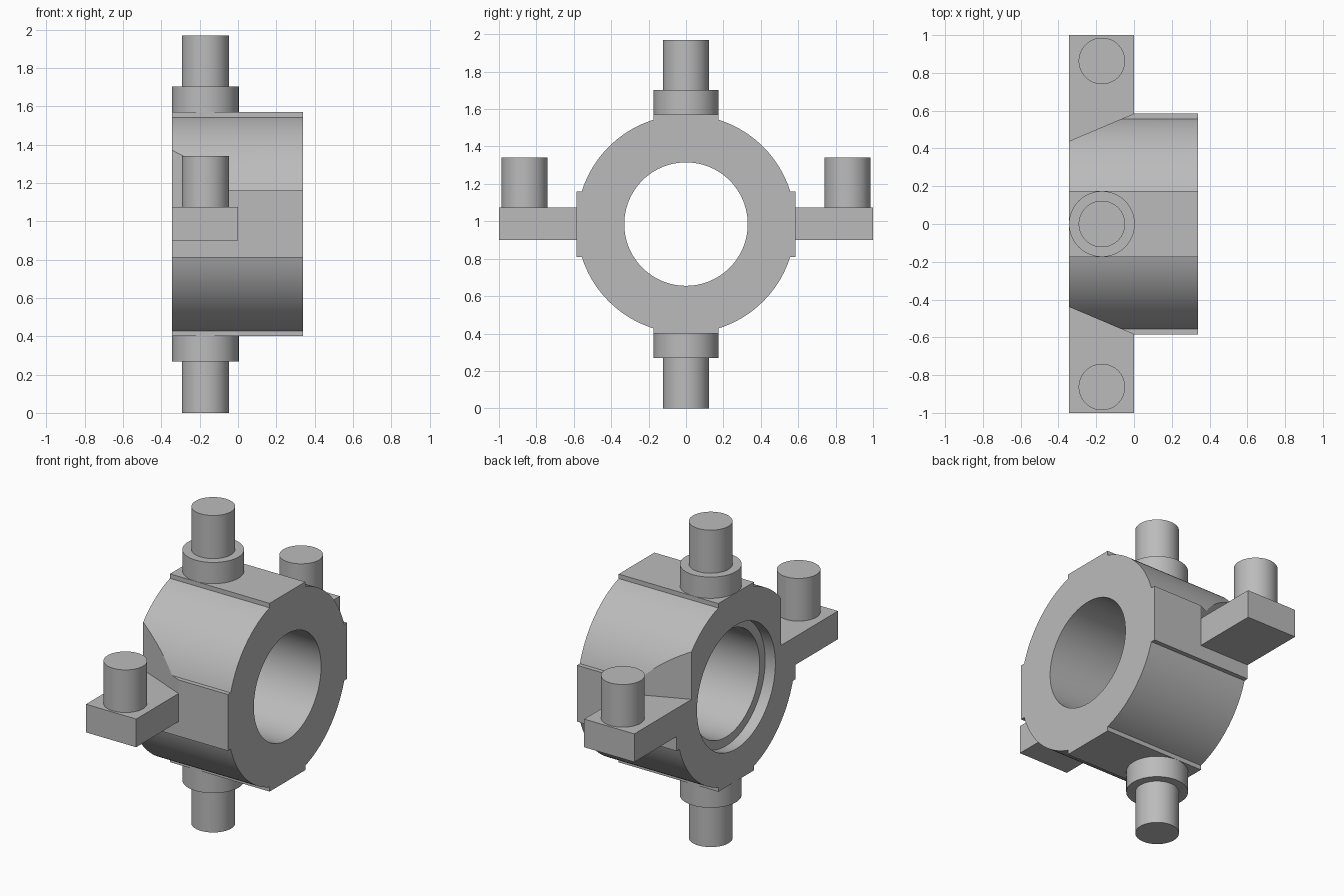
import bpy, bmesh, math
from mathutils import Matrix, Vector

cube = bpy.data.objects.get("Cube")
if cube:
    bpy.data.objects.remove(cube, do_unlink=True)

# Main dimensions
CZ = 0.985                    # height of the bore axis
X0, X1 = -0.345, 0.34         # ring faces
PX = -0.17                    # pin plane
RING_R, PAD, PAD_W = 0.584, 0.585, 0.175
BORE_R, SEAT_R, SEAT_DEPTH = 0.33, 0.385, 0.07
LUG_LOW, LUG_TOP = 0.90, 1.075

grey = bpy.data.materials.new("machined_grey")
grey.use_nodes = True
colour = (0.5, 0.5, 0.5, 1)
grey.diffuse_color = colour
grey.node_tree.nodes["Principled BSDF"].inputs["Base Color"].default_value = colour


def prism(name, points, direction):
    """Extrude a closed outline along a direction."""
    bm = bmesh.new()
    face = bm.faces.new([bm.verts.new(p) for p in points])
    new = bmesh.ops.extrude_face_region(bm, geom=[face])["geom"]
    bmesh.ops.translate(bm, vec=Vector(direction),
                        verts=[v for v in new if isinstance(v, bmesh.types.BMVert)])
    if face.is_valid and all(len(e.link_faces) != 2 for e in face.edges):
        bm.faces.remove(face)
    bmesh.ops.recalc_face_normals(bm, faces=bm.faces[:])
    return finish(name, bm)


def cylinder(name, radius, start, end, segments=64):
    """Round bar between two points."""
    a, b = Vector(start), Vector(end)
    turn = (b - a).to_track_quat("Z", "Y").to_matrix().to_4x4()
    bm = bmesh.new()
    bmesh.ops.create_cone(bm, cap_ends=True, segments=segments, radius1=radius,
                          radius2=radius, depth=(b - a).length,
                          matrix=Matrix.Translation((a + b) / 2) @ turn)
    return finish(name, bm)


def finish(name, bm):
    mesh = bpy.data.meshes.new(name)
    bm.to_mesh(mesh)
    bm.free()
    mesh.materials.append(grey)
    obj = bpy.data.objects.new(name, mesh)
    bpy.context.collection.objects.link(obj)
    return obj


def select(obj):
    bpy.ops.object.select_all(action="DESELECT")
    obj.select_set(True)
    bpy.context.view_layer.objects.active = obj


def smooth(obj):
    select(obj)
    bpy.ops.object.shade_smooth_by_angle(angle=math.radians(20))


def cut(target, cutter):
    cutter.hide_render = True
    mod = target.modifiers.new("cut", "BOOLEAN")
    mod.operation = "DIFFERENCE"
    mod.solver = "EXACT"
    mod.object = cutter
    select(target)
    bpy.ops.object.modifier_apply(modifier=mod.name)
    bpy.data.objects.remove(cutter, do_unlink=True)


# Ring outline: four arcs, each followed by a raised flat pad
outline = []
half = math.asin(PAD_W / RING_R)
steps = 24
for q in range(4):
    base = q * math.pi / 2
    ca, sa = round(math.cos(base)), round(math.sin(base))
    for u, v in ((PAD, -PAD_W), (PAD, PAD_W)):
        outline.append((X0, u * ca - v * sa, CZ + u * sa + v * ca))
    for i in range(steps + 1):
        t = base + half + (math.pi / 2 - 2 * half) * i / steps
        outline.append((X0, RING_R * math.cos(t), CZ + RING_R * math.sin(t)))
ring = prism("bearing_ring", outline, (X1 - X0, 0, 0))

# Through bore and shallow seat on one face
cut(ring, cylinder("bore_cutter", BORE_R, (-1, 0, CZ), (1, 0, CZ), 96))
cut(ring, cylinder("seat_cutter", SEAT_R, (-1, 0, CZ), (X0 + SEAT_DEPTH, 0, CZ), 96))

# Slanted clearance above each lug
for s in (-1, 1):
    wedge = [(-0.40, 0.415), (0.02, 0.593), (0.02, 0.8), (-0.40, 0.8)]
    cut(ring, prism("clearance_cutter", [(x, s * y, LUG_TOP) for x, y in wedge],
                    (0, 0, 0.6)))
smooth(ring)

# Side lugs with upright pins
for s, side in ((-1, "front"), (1, "back")):
    corners = [(X0, PAD), (0, PAD), (0, 1), (X0, 1)]
    prism(side + "_lug", [(x, s * y, LUG_LOW) for x, y in corners],
          (0, 0, LUG_TOP - LUG_LOW))
    smooth(cylinder(side + "_lug_pin", 0.123, (PX, s * 0.863, LUG_TOP),
                    (PX, s * 0.863, 1.34)))

# Upper and lower trunnions: collar and pin
for s, side in ((1, "upper"), (-1, "lower")):
    smooth(cylinder(side + "_collar", 0.174, (PX, 0, CZ + s * 0.58),
                    (PX, 0, CZ + s * 0.717)))
    smooth(cylinder(side + "_pin", 0.123, (PX, 0, CZ + s * 0.717),
                    (PX, 0, CZ + s * 0.985)))
